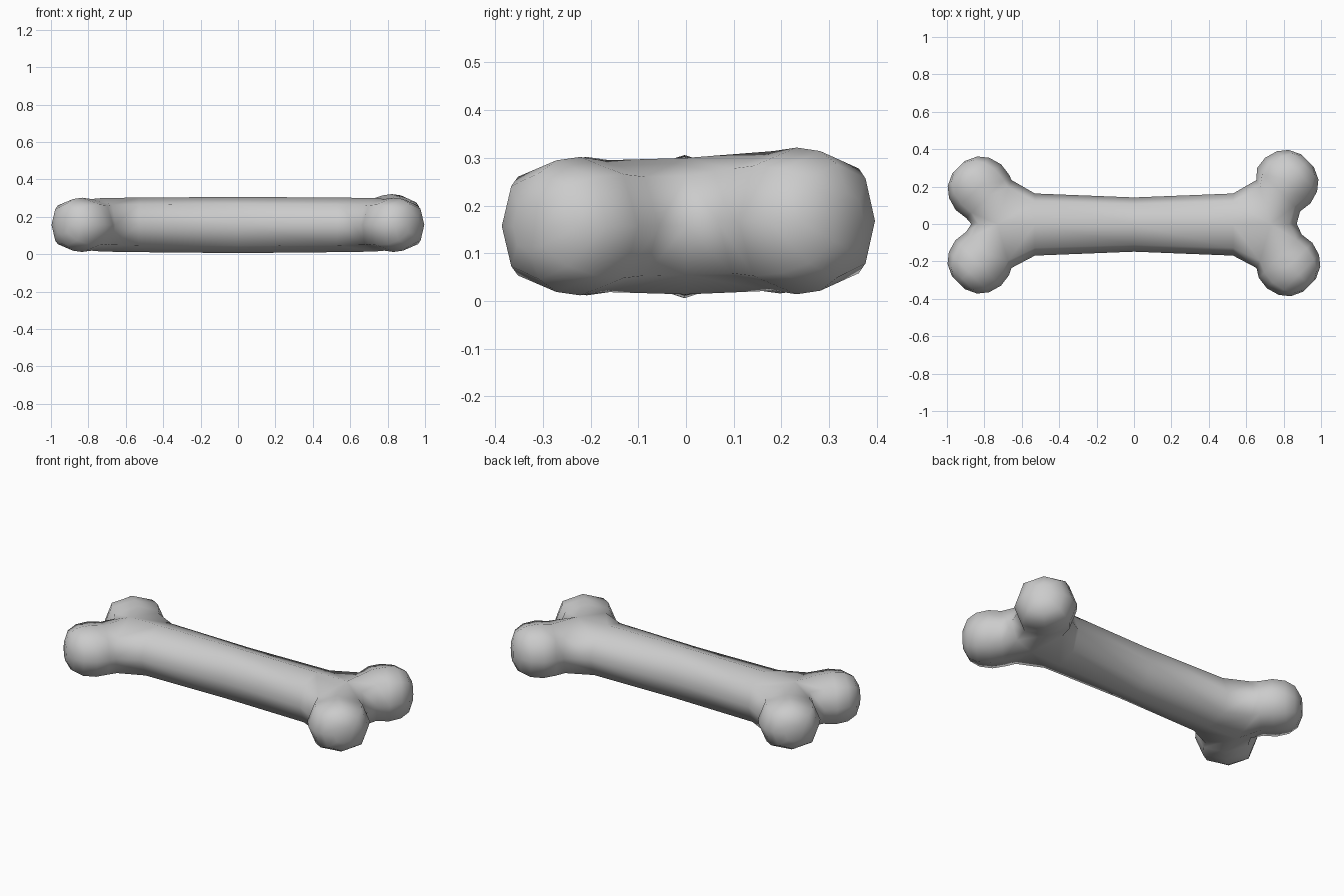
import bpy, bmesh
from math import sqrt

if "Cube" in bpy.data.objects:
    bpy.data.objects.remove(bpy.data.objects["Cube"])

H = sqrt(0.5)
# Eight-sided, slightly full cross-section
SECTION = [(1, 0), (.75, .75), (0, 1), (-.75, .75), (-1, 0), (-.75, -.75), (0, -1), (.75, -.75)]
# Knob rings: offset along the diagonal, half width, half height
KNOB = [(-.07, .163, .138), (0, .172, .145), (.07, .152, .138), (.12, .112, .112), (.15, .048, .055)]
# Knob centres (x, y), centre height and height scale
ENDS = {
    1: [(.822, .232, .168, 1.06), (.832, -.222, .157, 1.0)],
    -1: [(-.832, .197, .158, .98), (-.833, -.208, .157, 1.0)],
}

bm = bmesh.new()


def loft(a, b):
    for i in range(8):
        j = (i + 1) % 8
        bm.faces.new((a[i], a[j], b[j], b[i]))


def shaft_ring(x, ry, rz, zc):
    return [bm.verts.new((x, ry * c - .003, zc + rz * s)) for c, s in SECTION]


# Shaft
left = shaft_ring(-.53, .166, .146, .157)
middle = shaft_ring(0, .145, .150, .156)
right = shaft_ring(.53, .166, .146, .157)
loft(left, middle)
loft(middle, right)

# Forked ends, each branching into two rounded knobs
for sx, ring in ((-1, left), (1, right)):
    fork = []
    for c, s in SECTION:
        x = .73 - .075 * abs(c)
        y = (.235 if abs(c) == 1 else .262 * abs(c)) * (1 if c > 0 else -1)
        z = .157 + .143 * s
        fork.append(bm.verts.new((sx * x, y, z)))
    loft(ring, fork)
    crotch = [bm.verts.new((sx * x, 0, z)) for x, z in ((.83, .262), (.87, .157), (.83, .055))]
    bases = ([fork[0], fork[1], fork[2], *crotch, fork[6], fork[7]],
             [fork[4], fork[3], fork[2], *crotch, fork[6], fork[5]])
    for sy, base, (cx, cy, cz, zs) in zip((1, -1), bases, ENDS[sx]):
        previous = base
        for t, r, rz in KNOB:
            new = [bm.verts.new((cx + sx * H * (t - c * r),
                                 cy + sy * H * (t + c * r),
                                 cz + s * rz * zs)) for c, s in SECTION]
            loft(previous, new)
            previous = new
        bm.faces.new(previous)

bmesh.ops.recalc_face_normals(bm, faces=bm.faces[:])
for f in bm.faces:
    f.smooth = True
mesh = bpy.data.meshes.new("bone")
bm.to_mesh(mesh)
bm.free()
bone = bpy.data.objects.new("bone", mesh)
bpy.context.collection.objects.link(bone)
